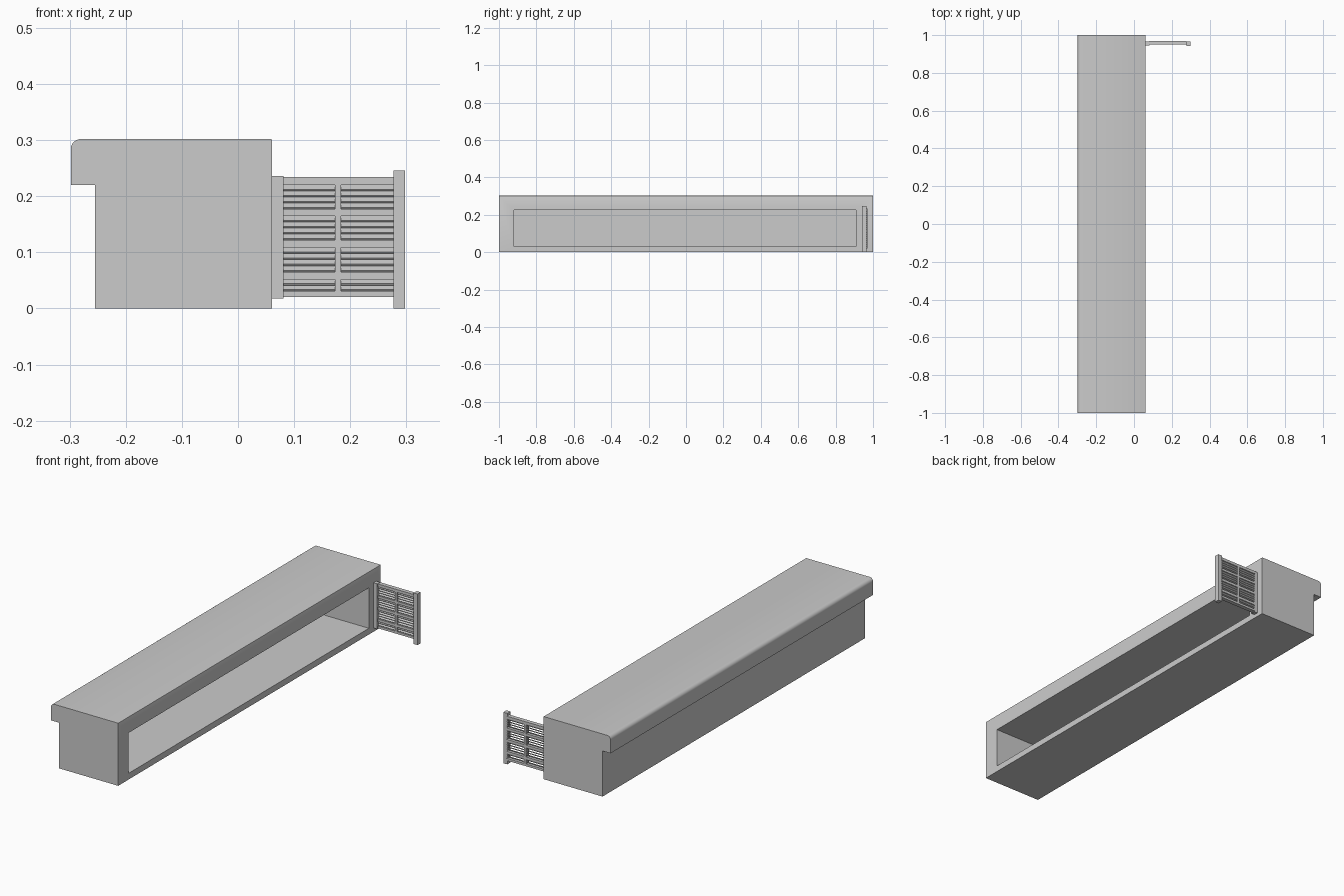
import bpy, bmesh, math
from mathutils import Matrix

if "Cube" in bpy.data.objects:
    bpy.data.objects.remove(bpy.data.objects["Cube"])


def finish(name, bm):
    bmesh.ops.recalc_face_normals(bm, faces=bm.faces)
    me = bpy.data.meshes.new(name)
    bm.to_mesh(me)
    bm.free()
    ob = bpy.data.objects.new(name, me)
    bpy.context.collection.objects.link(ob)
    return ob


def add_box(bm, x0, x1, y0, y1, z0, z1, tilt=0):
    mat = (Matrix.Translation(((x0 + x1) / 2, (y0 + y1) / 2, (z0 + z1) / 2))
           @ Matrix.Rotation(tilt, 4, 'X')
           @ Matrix.Diagonal((x1 - x0, y1 - y0, z1 - z0, 1)))
    bmesh.ops.create_cube(bm, size=1, matrix=mat)


def box(name, *dims):
    bm = bmesh.new()
    add_box(bm, *dims)
    return finish(name, bm)


# Counter body: side profile with overhanging rounded lip, extruded along y
def arc(cx, cz, r, a0, a1, n):
    return [(cx + r * math.cos(math.radians(a0 + (a1 - a0) * i / n)),
             cz + r * math.sin(math.radians(a0 + (a1 - a0) * i / n))) for i in range(n + 1)]


profile = [(-0.255, 0), (0.061, 0)]
profile += arc(0.058, 0.299, 0.003, 0, 90, 2)
profile += arc(-0.28, 0.284, 0.018, 90, 180, 6)
profile += [(-0.298, 0.22), (-0.255, 0.22)]
bm = bmesh.new()
face = bm.faces.new([bm.verts.new((x, -1, z)) for x, z in profile])
ext = bmesh.ops.extrude_face_region(bm, geom=[face])
bmesh.ops.translate(bm, vec=(0, 2, 0), verts=[v for v in ext['geom'] if isinstance(v, bmesh.types.BMVert)])
body = finish("counter_body", bm)

# Long open recess in the +x side
cutter = box("recess_cutter", -0.225, 0.1, -0.92, 0.91, 0.03, 0.225)
cutter.hide_render = True
cutter.hide_viewport = True
mod = body.modifiers.new("recess", 'BOOLEAN')
mod.operation = 'DIFFERENCE'
mod.solver = 'EXACT'
mod.object = cutter
bpy.context.view_layer.objects.active = body
body.select_set(True)
bpy.ops.object.modifier_apply(modifier=mod.name)
bpy.data.objects.remove(cutter)
bpy.ops.object.shade_smooth_by_angle(angle=math.radians(35))

# Gate posts
box("gate_hinge_post", 0.06, 0.081, 0.945, 0.966, 0.018, 0.236)
box("gate_end_post", 0.277, 0.298, 0.942, 0.966, 0, 0.246)

# Gate rails
rails = [(0.02, 0.031), (0.052, 0.065), (0.109, 0.122), (0.165, 0.177), (0.22, 0.234)]
bm = bmesh.new()
for z0, z1 in rails:
    add_box(bm, 0.08, 0.278, 0.95, 0.97, z0, z1)
finish("gate_rails", bm)

# Short uprights and tilted louvre slats between each pair of rails
uprights, slats = bmesh.new(), bmesh.new()
for (_, low), (high, _) in zip(rails, rails[1:]):
    add_box(uprights, 0.173, 0.184, 0.95, 0.97, low, high)
    count = max(2, round((high - low) / 0.011))
    step = (high - low) / count
    for i in range(count):
        z = low + step * (i + 0.5)
        add_box(slats, 0.08, 0.278, 0.954, 0.968, z - 0.0018, z + 0.0018, math.radians(35))
finish("gate_uprights", uprights)
finish("gate_slats", slats)
